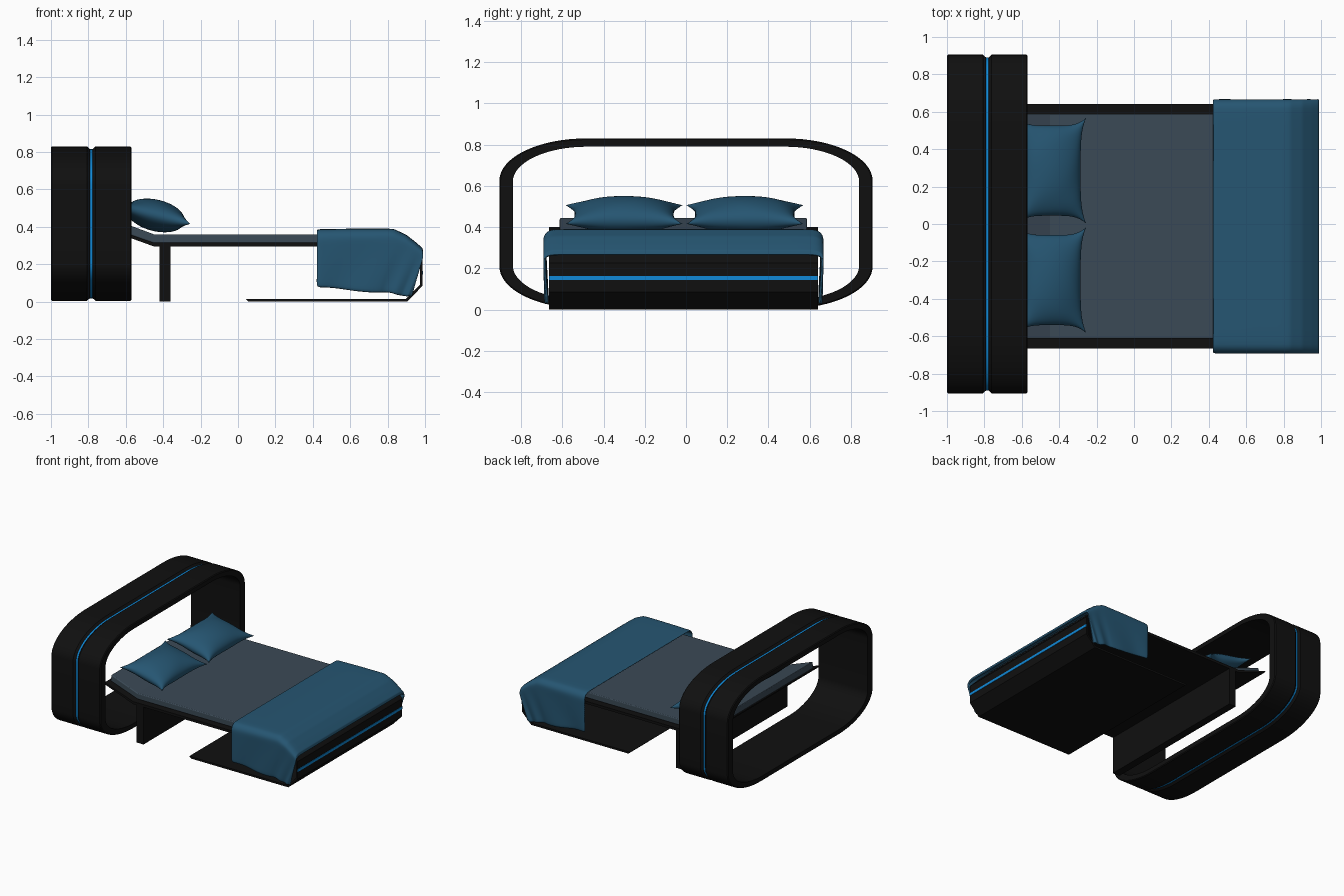
import bpy, bmesh, math
from mathutils import Matrix, Vector

if "Cube" in bpy.data.objects:
    bpy.data.objects.remove(bpy.data.objects["Cube"])

YC = -0.0125  # sideways centre of the bed


def material(name, rgb):
    m = bpy.data.materials.new(name)
    m.diffuse_color = (*rgb, 1)
    m.use_nodes = True
    m.node_tree.nodes["Principled BSDF"].inputs["Base Color"].default_value = m.diffuse_color
    return m


BLACK = material("black", (0.005, 0.005, 0.005))
SLATE = material("slate grey", (0.043, 0.067, 0.092))
CLOTH = material("blue cloth", (0.019, 0.092, 0.168))
STRIP = material("bright blue", (0.005, 0.25, 0.68))


def make(name, bm, mats, angle=35):
    bmesh.ops.recalc_face_normals(bm, faces=bm.faces)
    me = bpy.data.meshes.new(name)
    bm.to_mesh(me)
    bm.free()
    ob = bpy.data.objects.new(name, me)
    bpy.context.collection.objects.link(ob)
    for m in mats:
        me.materials.append(m)
    bpy.context.view_layer.objects.active = ob
    ob.select_set(True)
    bpy.ops.object.shade_smooth_by_angle(angle=math.radians(angle))
    ob.select_set(False)
    return ob


def extrude_y(name, profile, y0, y1, mat, bevel=0):
    """Extrude an xz outline along y."""
    bm = bmesh.new()
    a = [bm.verts.new((x, y0, z)) for x, z in profile]
    b = [bm.verts.new((x, y1, z)) for x, z in profile]
    n = len(profile)
    bm.faces.new(a)
    bm.faces.new(b)
    for i in range(n):
        bm.faces.new((a[i], a[(i + 1) % n], b[(i + 1) % n], b[i]))
    ob = make(name, bm, [mat], 20)
    if bevel:
        mod = ob.modifiers.new("bevel", 'BEVEL')
        mod.width, mod.segments = bevel, 3
    return ob


def box(name, x0, x1, y0, y1, z0, z1, mat):
    return extrude_y(name, [(x0, z0), (x1, z0), (x1, z1), (x0, z1)], y0, y1, mat)


# Headboard ring: rounded loops lofted along x, with a lit groove
def ring_loop(hy, hz, ry, rz, seg=16):
    pts = []
    for q, (sy, sz) in enumerate([(1, 1), (-1, 1), (-1, -1), (1, -1)]):
        for k in range(seg + 1):
            t = math.pi / 2 * (q + k / seg)
            pts.append((sy * (hy - ry) + ry * math.cos(t),
                        sz * (hz - rz) + rz * math.sin(t)))
    return pts


stations = [(-1, .006), (-.994, 0), (-.808, 0), (-.792, .014), (-.777, .014),
            (-.761, 0), (-.576, 0), (-.57, .006), (-.57, None), (-1, None)]
bm = bmesh.new()
loops = []
for x, d in stations:
    if d is None:
        pts = ring_loop(.84, .373, .36, .17)
    else:
        pts = ring_loop(.905 - d, .413 - d, .42 - d, .205 - d)
    loops.append([bm.verts.new((x, y, z + .417)) for y, z in pts])
for i, la in enumerate(loops):
    lb = loops[(i + 1) % len(loops)]
    for k in range(len(la)):
        j = (k + 1) % len(la)
        f = bm.faces.new((la[k], la[j], lb[j], lb[k]))
        f.material_index = 1 if i == 3 else 0
make("headboard_ring", bm, [BLACK, STRIP], 25)

# Bed frame: one folded sheet from head slope to foot to floor plate
extrude_y("bed_frame", [(-.70, .40), (-.45, .315), (.90, .315), (.987, .225), (.987, .085),
                        (.905, 0), (.055, 0), (.04, .015), (.898, .015), (.972, .09),
                        (.972, .22), (.892, .295), (-.45, .295), (-.69, .382)],
          YC - .653, YC + .653, BLACK)
box("foot_light_strip", .985, .99, YC - .653, YC + .653, .144, .164, STRIP)
box("head_support_panel", -.42, -.36, YC - .653, YC + .653, 0, .30, BLACK)

# Mattress follows the head slope
extrude_y("mattress", [(-.685, .395), (-.45, .313), (.86, .313), (.86, .36), (-.45, .36),
                       (-.68, .445)], YC - .60, YC + .60, SLATE, .006)


# Pillows: two puffed sheets joined at a pinched seam
def pillow(name, yc, flip):
    n, hx, hy, h = 28, .19, .283, .084
    bm = bmesh.new()
    for side in (1, -1):
        g = []
        for i in range(n + 1):
            u = -math.cos(math.pi * i / n)
            row = []
            for j in range(n + 1):
                v = -math.cos(math.pi * j / n)
                x = hx * u * (1 - .17 * (1 - v ** 4))
                y = hy * v * (1 - .15 * (1 - u ** 4))
                p = max(0, (1 - u * u) * (1 - v * v))
                crease = 1 + .05 * math.sin(7 * v * flip + 4 * u) * (u * u + v * v) / 2
                row.append(bm.verts.new((x, y, side * h * p ** .48 * crease)))
            g.append(row)
        for i in range(n):
            for j in range(n):
                bm.faces.new((g[i][j], g[i + 1][j], g[i + 1][j + 1], g[i][j + 1]))
    bmesh.ops.remove_doubles(bm, verts=bm.verts, dist=1e-5)
    bm.transform(Matrix.Translation((-.44, yc, .461)) @ Matrix.Rotation(.24, 4, 'Y'))
    make(name, bm, [CLOTH], 60)


pillow("pillow_right", -.30, 1)
pillow("pillow_left", .285, -1)

# Blanket: sheet over the foot end, draped down both sides
top_path = [(.42, .387), (.60, .39), (.83, .39), (.90, .357), (.95, .318), (.985, .288), (.991, .266)]
hem_path = [(.42, .075), (.57, .062), (.75, .048), (.82, .042), (.87, .035), (.905, .022), (.93, .03)]


def sample(path, t):
    t *= len(path) - 1
    i = min(int(t), len(path) - 2)
    return Vector(path[i]).lerp(Vector(path[i + 1]), t - i)


NC, flat, rad = 30, .622, .058
bm = bmesh.new()
grid = []
for c in range(NC + 1):
    t = c / NC
    top, hem = sample(top_path, t), sample(hem_path, t)
    r_z = rad * (1 - .5 * t)
    half = []
    for k in range(5):  # flat top
        half.append((top.x, flat * k / 4, top.y))
    for k in range(1, 5):  # rounded shoulder
        a = math.pi / 2 * k / 4
        half.append((top.x, flat + rad * math.sin(a), top.y - r_z * (1 - math.cos(a))))
    for k in range(1, 9):  # hanging side with soft folds
        s = k / 8
        p = Vector((top.x, top.y - r_z)).lerp(hem, s)
        fold = .005 * s * math.sin(22 * t + 2 * s)
        half.append((p.x, flat + rad - .010 * s + fold, p.y + .004 * s * math.sin(17 * t)))
    row = [(x, -y, z) for x, y, z in reversed(half[1:])] + half
    grid.append([bm.verts.new((x, y + YC, z)) for x, y, z in row])
for c in range(NC):
    for k in range(len(grid[0]) - 1):
        bm.faces.new((grid[c][k], grid[c][k + 1], grid[c + 1][k + 1], grid[c + 1][k]))
blanket = make("blanket", bm, [CLOTH], 60)
# thicken inwards, below the sheet
up = max(blanket.data.polygons, key=lambda p: p.center.z).normal.z > 0
sol = blanket.modifiers.new("thickness", 'SOLIDIFY')
sol.thickness, sol.offset = .012, (-1 if up else 1)
sub = blanket.modifiers.new("smooth", 'SUBSURF')
sub.levels = sub.render_levels = 1
